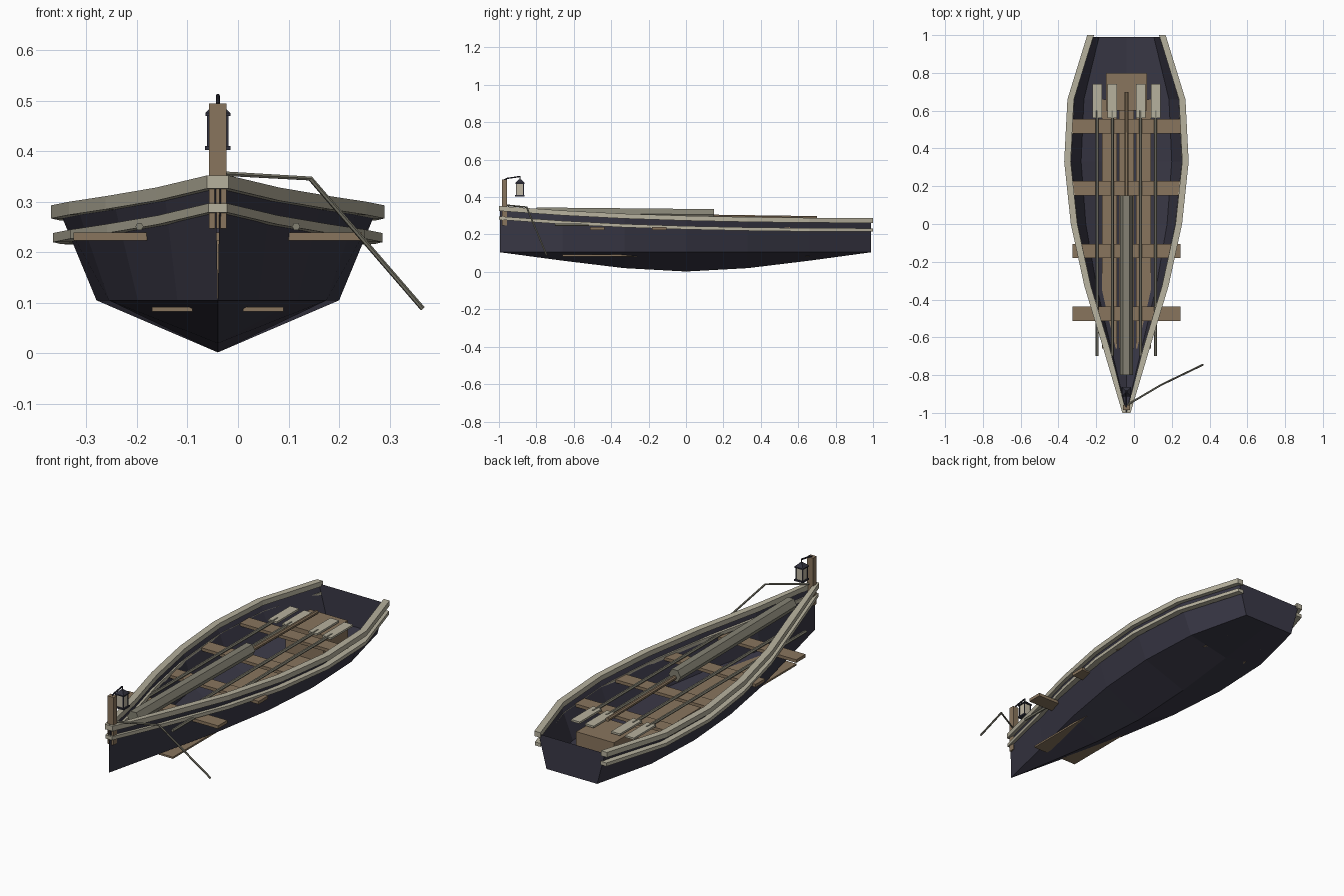
import bpy, bmesh, math
from mathutils import Vector

if "Cube" in bpy.data.objects:
    bpy.data.objects.remove(bpy.data.objects["Cube"])

CX = -0.04  # boat centreline


def mat(name, rgb):
    m = bpy.data.materials.new(name)
    m.diffuse_color = (*rgb, 1)
    m.use_nodes = True
    m.node_tree.nodes["Principled BSDF"].inputs["Base Color"].default_value = m.diffuse_color
    return m


HULL = mat("dark blue paint", (0.042, 0.040, 0.062))
TRIM = mat("pale trim", (0.47, 0.44, 0.34))
WOOD = mat("brown wood", (0.25, 0.178, 0.11))
GREY = mat("weathered grey", (0.23, 0.22, 0.17))
METAL = mat("dark metal", (0.03, 0.03, 0.045))
GLASS = mat("lantern glass", (0.52, 0.47, 0.37))

# stations: y, sheer half width, chine half width, keel z, rail top z
STATIONS = [(-0.995, 0.004, 0.0, 0.105, 0.352), (-0.66, 0.105, 0.08, 0.060, 0.328),
            (-0.33, 0.205, 0.158, 0.020, 0.311), (0.0, 0.277, 0.215, 0.002, 0.300),
            (0.33, 0.312, 0.24, 0.020, 0.293), (0.66, 0.295, 0.225, 0.060, 0.289),
            (0.99, 0.19, 0.145, 0.105, 0.288)]


def finish(name, bm, material, mirror=False, merge=True):
    bmesh.ops.recalc_face_normals(bm, faces=bm.faces)
    me = bpy.data.meshes.new(name)
    bm.to_mesh(me)
    bm.free()
    me.materials.append(material)
    ob = bpy.data.objects.new(name, me)
    bpy.context.collection.objects.link(ob)
    ob.location.x = CX
    if mirror:
        mod = ob.modifiers.new("mirror", 'MIRROR')
        mod.use_mirror_merge = merge
        mod.merge_threshold = 0.0005
    return ob


def loft(rings, closed=True):
    """Skin a list of equal-length point rings."""
    bm = bmesh.new()
    vs = [[bm.verts.new(p) for p in r] for r in rings]
    n = len(rings[0])
    for a, b in zip(vs, vs[1:]):
        for i in range(n if closed else n - 1):
            j = (i + 1) % n
            bm.faces.new((a[i], a[j], b[j], b[i]))
    if closed:
        bm.faces.new(vs[0])
        bm.faces.new(vs[-1])
    return bm, vs


def box(name, x0, x1, y0, y1, z0, z1, material, mirror=False):
    rings = [[(x0, y, z0), (x1, y, z0), (x1, y, z1), (x0, y, z1)] for y in (y0, y1)]
    return finish(name, loft(rings)[0], material, mirror, False)


def tube(name, points, radii, sides, material, mirror=False, phase=0.0):
    pts = [Vector(p) for p in points]
    rings = []
    for i, p in enumerate(pts):
        d = (pts[min(i + 1, len(pts) - 1)] - pts[max(i - 1, 0)]).normalized()
        ref = Vector((0, 0, 1)) if abs(d.z) < 0.9 else Vector((0, 1, 0))
        u = d.cross(ref).normalized()
        v = u.cross(d)
        rings.append([p + radii[i] * (u * math.cos(t) + v * math.sin(t))
                      for t in (phase + math.tau * k / sides for k in range(sides))])
    return finish(name, loft(rings)[0], material, mirror, False)


# hull shell: keel, chine and sheer on each station, plus flat transom
bm, vs = loft([[(0, y, k), (c, y, 0.105), (w, y, t - 0.014)]
               for y, w, c, k, t in STATIONS], closed=False)
top = bm.verts.new((0, STATIONS[-1][0], STATIONS[-1][4] - 0.014))
bm.faces.new((vs[-1][0], vs[-1][1], vs[-1][2], top))
bmesh.ops.remove_doubles(bm, verts=bm.verts, dist=0.0005)
finish("hull", bm, HULL, True)


# gunwale and rubbing rail follow the sheer
def rail(name, inner, outer, z_top, z_bottom):
    rings = []
    for i, (y, w, c, k, t) in enumerate(STATIONS):
        y = -1.0 if i == 0 else (1.0 if i == len(STATIONS) - 1 else y)
        a, b = max(w + inner, 0), w + outer
        rings.append([(a, y, t + z_bottom), (b, y, t + z_bottom),
                      (b, y, t + z_top), (a, y, t + z_top)])
    finish(name, loft(rings)[0], TRIM, True, False)


rail("gunwale", -0.017, 0.0175, 0.0, -0.026)
rail("rubbing_rail", -0.018, 0.014, -0.055, -0.073)

# floor boards
box("floor_board_centre", -0.04, 0.04, -0.66, 0.66, 0.083, 0.092, WOOD)
box("floor_board_side", 0.05, 0.13, -0.66, 0.66, 0.083, 0.092, WOOD, True)

# thwarts
for i, y in enumerate((-0.475, -0.143, 0.19, 0.518)):
    box(f"thwart_{i + 1}", -0.285, 0.285, y - 0.038, y + 0.038, 0.223, 0.239, WOOD)

# stern locker
box("stern_locker", -0.108, 0.108, 0.60, 0.80, 0.088, 0.235, WOOD)

# oars, two each side
for label, x in (("outer", 0.155), ("inner", 0.075)):
    tube(f"{label}_oar_shaft", [(x, -0.70, 0.251), (x, 0.60, 0.251)],
         (0.008, 0.008), 6, GREY, True)
    box(f"{label}_oar_blade", x - 0.025, x + 0.025, 0.56, 0.74, 0.246, 0.256, TRIM, True)

# lowered mast with furled sail
tube("mast", [(0, -0.80, 0.308), (0, 0.70, 0.288)], (0.012, 0.011), 8, WOOD, phase=math.pi / 8)
tube("furled_sail", [(0, -0.80, 0.315), (0, 0.15, 0.306)], (0.034, 0.034), 6, GREY)

# bow post with lantern arm
box("bow_post", -0.0175, 0.0175, -0.985, -0.957, 0.247, 0.494, WOOD)
tube("lantern_arm", [(0, -0.971, 0.492), (0, -0.955, 0.500), (0, -0.888, 0.510)],
     (0.004,) * 3, 6, METAL)
tube("lantern_hook", [(0, -0.888, 0.512), (0, -0.888, 0.488)], (0.003, 0.003), 6, METAL)

# lantern
LY = -0.888
box("lantern_base", -0.025, 0.025, LY - 0.025, LY + 0.025, 0.402, 0.410, METAL)
box("lantern_glass", -0.019, 0.019, LY - 0.019, LY + 0.019, 0.410, 0.472, GLASS)
for sy in (-1, 1):
    y = LY + sy * 0.019
    box("lantern_corner", 0.017, 0.021, y - 0.002, y + 0.002, 0.410, 0.472, METAL, True)
tube("lantern_roof", [(0, LY, 0.470), (0, LY, 0.476), (0, LY, 0.494)],
     (0.035, 0.035, 0.008), 4, METAL, phase=math.pi / 4)

# mooring rope hanging off the bow
tube("mooring_rope", [(0.005, -0.957, 0.356), (0.183, -0.852, 0.346), (0.405, -0.745, 0.089)],
     (0.005,) * 3, 6, GREY)
